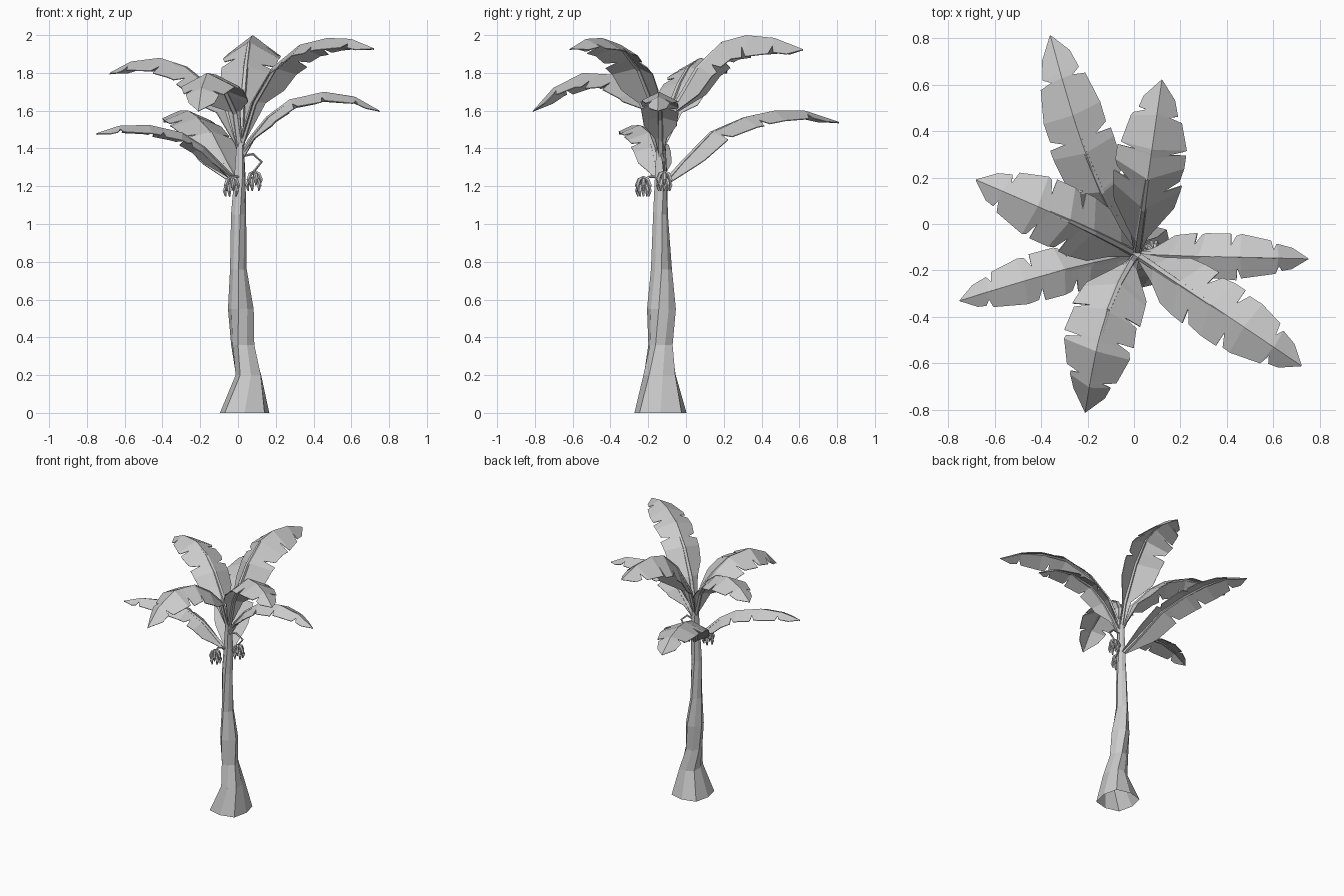
import bpy, bmesh, math, random
from mathutils import Vector

if "Cube" in bpy.data.objects:
    bpy.data.objects.remove(bpy.data.objects["Cube"])

random.seed(4)
UP = Vector((0, 0, 1))


def finish(bm, name):
    bmesh.ops.recalc_face_normals(bm, faces=bm.faces)
    me = bpy.data.meshes.new(name)
    bm.to_mesh(me)
    bm.free()
    ob = bpy.data.objects.new(name, me)
    bpy.context.collection.objects.link(ob)
    return ob


def tube(bm, pts, radii, sides):
    """Capped tapered tube along a list of points."""
    rings = []
    pts = [Vector(p) for p in pts]
    for i, p in enumerate(pts):
        d = (pts[min(i + 1, len(pts) - 1)] - pts[max(i - 1, 0)]).normalized()
        a = d.cross(Vector((0.31, 0.9, 0.2))).normalized()
        b = d.cross(a)
        rings.append([bm.verts.new(p + radii[i] * (a * math.cos(t) + b * math.sin(t)))
                      for t in (2 * math.pi * k / sides for k in range(sides))])
    for r, s in zip(rings, rings[1:]):
        for k in range(sides):
            bm.faces.new((r[k], r[(k + 1) % sides], s[(k + 1) % sides], s[k]))
    bm.faces.new(rings[0])
    bm.faces.new(rings[-1])


def lerp(table, t):
    for (a, u), (b, v) in zip(table, table[1:]):
        if t <= b:
            return u + (v - u) * (t - a) / (b - a)
    return table[-1][1]


# Trunk: flared, twisting rings, open underneath (z, centre x, centre y, radius x, radius y)
RINGS = [(0, .035, -.135, .142, .15), (.2, .055, -.14, .075, .095),
         (.36, .025, -.135, .063, .066), (.55, .015, -.13, .066, .074), (.76, .002, -.13, .042, .053),
         (1.05, .003, -.135, .039, .038), (1.25, .01, -.132, .031, .034), (1.48, .012, -.132, .018, .024)]
SIDES = 8
bm = bmesh.new()
rings = []
for i, (z, cx, cy, rx, ry) in enumerate(RINGS):
    ring = []
    for k in range(SIDES):
        a = 2 * math.pi * k / SIDES + 0.2 * i
        w = 1.05 if k % 2 else 0.92
        ring.append(bm.verts.new((cx + rx * w * math.cos(a), cy + ry * w * math.sin(a), z)))
    rings.append(ring)
for r, s in zip(rings, rings[1:]):
    for k in range(SIDES):
        bm.faces.new((r[k], r[(k + 1) % SIDES], s[(k + 1) % SIDES], s[k]))
bm.faces.new(rings[-1])
finish(bm, "trunk")

# Leaves: tip (x, y), half width, droop, sideways bow, ridge heights as (fraction, z)
LEAVES = [
    ((-.36, .81), .14, .4, -.045, [(0, 1.2), (.14, 1.34), (.3, 1.49), (.48, 1.565), (.65, 1.6), (.82, 1.6), (1, 1.54)]),
    ((.12, .62), .15, .75, 0, [(0, 1.42), (.07, 1.6), (.26, 1.84), (.43, 1.965), (.6, 2.0), (.8, 1.985), (1, 1.925)]),
    ((.75, -.15), .1, .5, 0, [(0, 1.36), (.08, 1.46), (.2, 1.57), (.36, 1.66), (.6, 1.7), (.82, 1.675), (1, 1.6)]),
    ((.72, -.61), .135, .5, 0, [(0, 1.42), (.1, 1.65), (.25, 1.83), (.45, 1.95), (.65, 1.985), (.83, 1.98), (1, 1.93)]),
    ((-.21, -.81), .155, .5, .045, [(0, 1.4), (.06, 1.6), (.2, 1.71), (.37, 1.79), (.63, 1.8), (.85, 1.72), (1, 1.6)]),
    ((-.75, -.33), .105, .45, .015, [(0, 1.22), (.1, 1.29), (.25, 1.41), (.4, 1.485), (.63, 1.525), (.84, 1.52), (1, 1.48)]),
    ((-.68, .19), .14, .5, .01, [(0, 1.4), (.1, 1.6), (.27, 1.75), (.42, 1.835), (.62, 1.88), (.84, 1.86), (1, 1.8)]),
]
WIDTH = [(0, .1), (.07, .25), (.15, .85), (.28, 1), (.6, 1), (.8, .74), (.92, .46), (1, .02)]
CROWN = Vector((.012, -.132))

for n, (tip, half, droop, bow, ridge) in enumerate(LEAVES):
    flat = Vector(tip) - CROWN
    side = Vector((flat.y, -flat.x, 0)).normalized()

    def point(t):
        p = CROWN + flat * t
        return Vector((p.x, p.y, lerp(ridge, t))) + side * bow * math.sin(math.pi * t ** .8)

    # Blade: two drooping halves with torn notches
    bm = bmesh.new()
    for s in (-1, 1):
        stations = {t: 1.0 for t, _ in ridge}
        stations[.17] = stations[.92] = 1.0
        for cut in (.33, .56, .82):
            c = cut + random.uniform(-.03, .03)
            for t in [t for t in stations if abs(t - c) < .035]:
                del stations[t]
            stations.update({c - .012: 1.0, c: .5, c + .025: .92})
        prev = None
        for t in sorted(stations):
            tan = (point(min(t + .06, 1)) - point(max(t - .06, 0))).normalized()
            normal = tan.cross(side)
            if normal.z < 0:
                normal.negate()
            w = half * lerp(WIDTH, t) * stations[t]
            p = point(t)
            sweep = tan * w * .12 * (1 - t)
            pair = (bm.verts.new(p), bm.verts.new(p + side * s * w - normal * droop * w + sweep))
            if prev:
                bm.faces.new((prev[0], pair[0], pair[1], prev[1]))
            prev = pair
    bmesh.ops.remove_doubles(bm, verts=bm.verts, dist=.0005)
    blade = finish(bm, f"leaf_blade_{n + 1}")
    mod = blade.modifiers.new("thickness", 'SOLIDIFY')
    mod.thickness = .005

    # Stalk and midrib under the blade
    bm = bmesh.new()
    ts = [t for t, _ in ridge]
    tube(bm, [point(t) - UP * .014 * (1 - t * .5) for t in ts], [.016 * (1 - t) + .002 for t in ts], 5)
    finish(bm, f"leaf_stalk_{n + 1}")

# Banana bunches on bent stems
STEMS = [[(.01, -.15, 1.25), (-.04, -.19, 1.25), (-.035, -.225, 1.24), (-.035, -.225, 1.19)],
         [(.02, -.12, 1.36), (.08, -.13, 1.37), (.125, -.12, 1.33), (.085, -.115, 1.28), (.085, -.115, 1.22)]]
for n, path in enumerate(STEMS):
    bm = bmesh.new()
    tube(bm, path, [.007] * len(path), 5)
    finish(bm, f"bunch_stem_{n + 1}")
    bm = bmesh.new()
    end = Vector(path[-1])
    for tier in range(2):
        for k in range(5):
            a = 2 * math.pi * (k + tier * .5) / 5
            out = Vector((math.cos(a), math.sin(a), 0))
            top = end + UP * (.06 - .03 * tier)
            tube(bm, [top, top + out * .024 - UP * .015, top + out * .036 - UP * .045, top + out * .03 - UP * .075],
                 [.005, .011, .011, .004], 5)
    finish(bm, f"bananas_{n + 1}")
